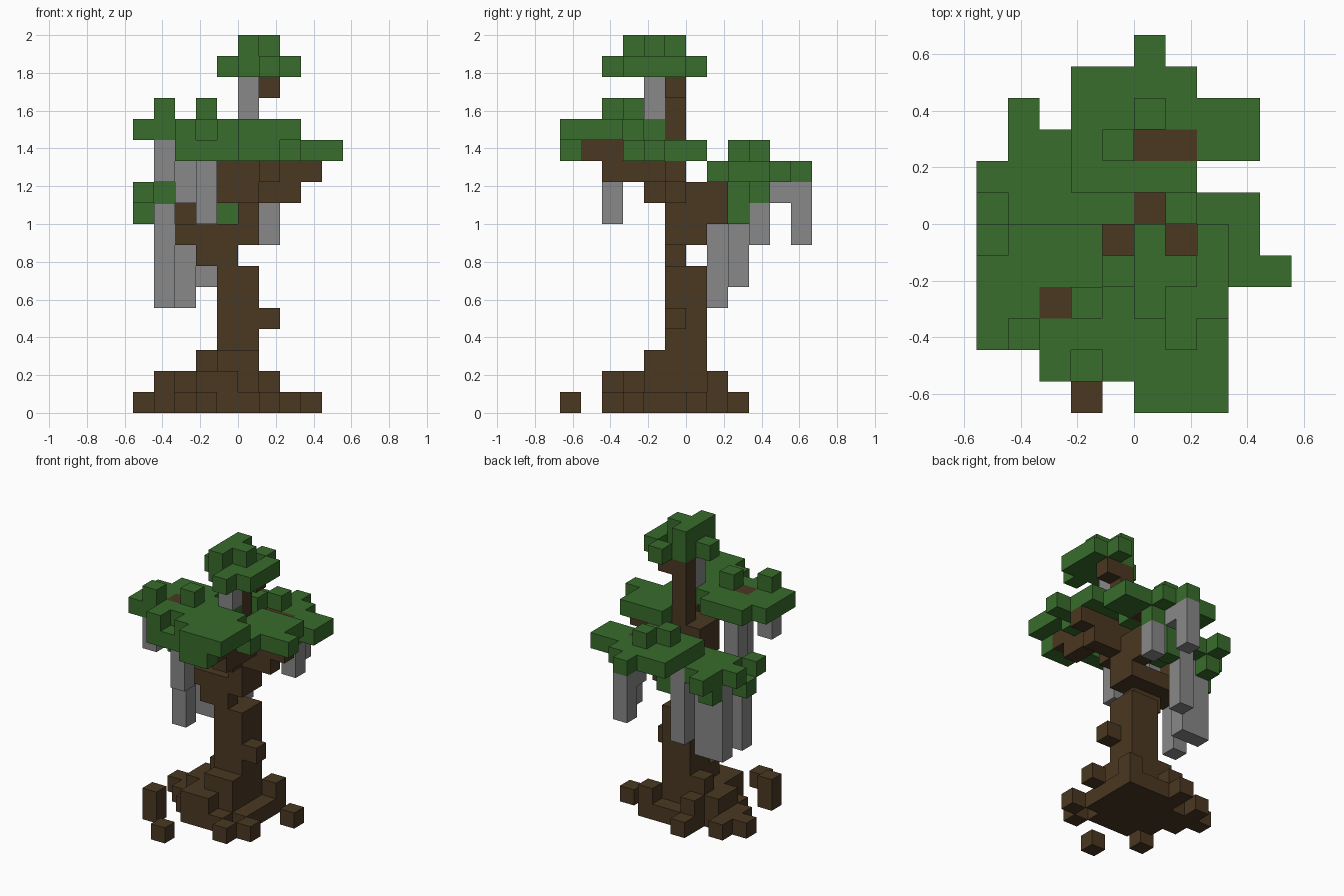
import bpy
import bmesh
from itertools import product
from mathutils import Vector

U = 2 / 18      # edge of one block
WEST = -5       # first column of every layer map

if "Cube" in bpy.data.objects:
    bpy.data.objects.remove(bpy.data.objects["Cube"], do_unlink=True)


def material(name, rgb):
    mat = bpy.data.materials.new(name)
    mat.use_nodes = True
    mat.diffuse_color = (*rgb, 1)
    bsdf = mat.node_tree.nodes["Principled BSDF"]
    bsdf.inputs["Base Color"].default_value = (*rgb, 1)
    bsdf.inputs["Roughness"].default_value = 1
    return mat


bark = material("bark brown", (.069, .040, .016))
leaf = material("leaf green", (.040, .150, .025))
moss = material("moss grey", (.246, .246, .246))


def span(a):
    """A single block index or an inclusive (first, last) pair."""
    return range(a[0], a[1] + 1) if isinstance(a, tuple) else (a,)


def box(x, y, z):
    return set(product(span(x), span(y), span(z)))


def layer(z, back, *rows):
    """Blocks of one level, drawn as rows from back to front."""
    return {(WEST + c, back - r, z) for r, row in enumerate(rows)
            for c, mark in enumerate(row) if mark == "#"}


def build(name, mat, *groups):
    """One closed shell round the union of the block groups."""
    cells = set().union(*groups)
    bm = bmesh.new()
    for cell in cells:
        centre = Vector(cell) + Vector((.5, .5, .5))
        for axis, sign in product(range(3), (-1, 1)):
            n = Vector((0, 0, 0))
            n[axis] = sign
            if tuple(int(v) for v in Vector(cell) + n) in cells:
                continue
            s = Vector((0, 0, 0))
            s[(axis + 1) % 3] = .5
            t = n.cross(s)
            corners = (s + t, t - s, -s - t, s - t)
            bm.faces.new([bm.verts.new((centre + n / 2 + c) * U) for c in corners])
    bmesh.ops.remove_doubles(bm, verts=bm.verts, dist=U / 100)
    mesh = bpy.data.meshes.new(name)
    bm.to_mesh(mesh)
    bm.free()
    mesh.materials.append(mat)
    obj = bpy.data.objects.new(name, mesh)
    bpy.context.collection.objects.link(obj)
    return obj


# Roots
build("roots", bark,
      layer(0, 2,
            "...#......",
            ".#.####...",
            "#######.".ljust(7) + "#",
            ".######...",
            "..#####...",
            "...###.#..",
            ".#....#..."),
      layer(1, 1,
            "...#..#...",
            "..####....",
            "..####....",
            "...###....",
            "...##.....",
            ".#........"),
      box((-1, 0), -2, 2), box(-2, 0, 2))
build("loose_root", bark, box(-2, -6, 0))

# Trunk, with its twist, knot and thin upper stem
build("trunk", bark,
      box((-1, 0), (-1, 0), (2, 6)), box(1, -1, 4),
      box((-2, -1), -1, 7), box((-1, 0), (-1, 0), 8),
      box(0, -1, (9, 15)), box(1, -1, 15))

# Branches
build("right_branch", bark, box((-3, -2), (-1, 0), 8), box(-3, 0, 9))
build("back_branch", bark, box(0, (0, 1), (9, 10)), box((0, 1), 2, 11))
build("left_branch", bark, box((1, 2), -1, 10), box((1, 3), -1, 11))
build("front_branch", bark,
      box((-1, 0), -2, (10, 11)), box(-1, -1, (10, 11)),
      box(1, (-4, -2), 11), box(1, (-5, -4), 12), box(-3, -3, 13))

# Foliage
build("crown_leaves", leaf,
      layer(16, 0,
            "......#...",
            ".....#.#..",
            "....####..",
            ".....###..",
            "......#..."),
      box(0, (-3, -1), 17), box(1, -2, 17))
build("front_leaves", leaf,
      layer(13, -1,
            ".###......",
            "######....",
            "##.####...",
            "########..",
            "..#.####..",
            ".....###.."),
      box((-3, -1), -5, 12), box((0, 1), -6, 12),
      box(-4, -4, 14), box(-2, -3, 14))
build("left_leaves", leaf,
      layer(12, 0,
            "......###.",
            "......###.",
            "......####",
            ".......#.."))
build("back_leaves", leaf,
      layer(11, 5,
            ".....#....",
            "...####...",
            "...######.",
            "...##..##.",
            "...####..."),
      box(0, 3, 12), box(-1, 2, 12), box(-1, 2, (9, 10)), box(1, 3, 10))
build("right_leaves", leaf,
      layer(10, 3,
            ".#........",
            ".##.......",
            "###.......",
            ".####....."),
      box(-5, -1, 10), box((-5, -4), 0, 9), box(-4, 2, 9))

# Hanging moss: column, row and height range of each strand
strands = {
    "crown_moss": (0, -2, (14, 15)),
    "front_moss_short": (-4, -4, (11, 12)),
    "front_moss_long": (-2, -4, (9, 12)),
    "front_moss_inner": (-3, -2, (10, 12)),
    "right_moss_front": (-4, -1, (5, 9)),
    "right_moss_wide": ((-4, -3), 1, (5, 9)),
    "right_moss_back": (-2, 2, (6, 10)),
    "back_moss_outer": (0, 5, (8, 10)),
    "back_moss_stub": (0, 4, 10),
    "back_moss_left": (1, 3, (8, 9)),
}
for strand, place in strands.items():
    build(strand, moss, box(*place))
